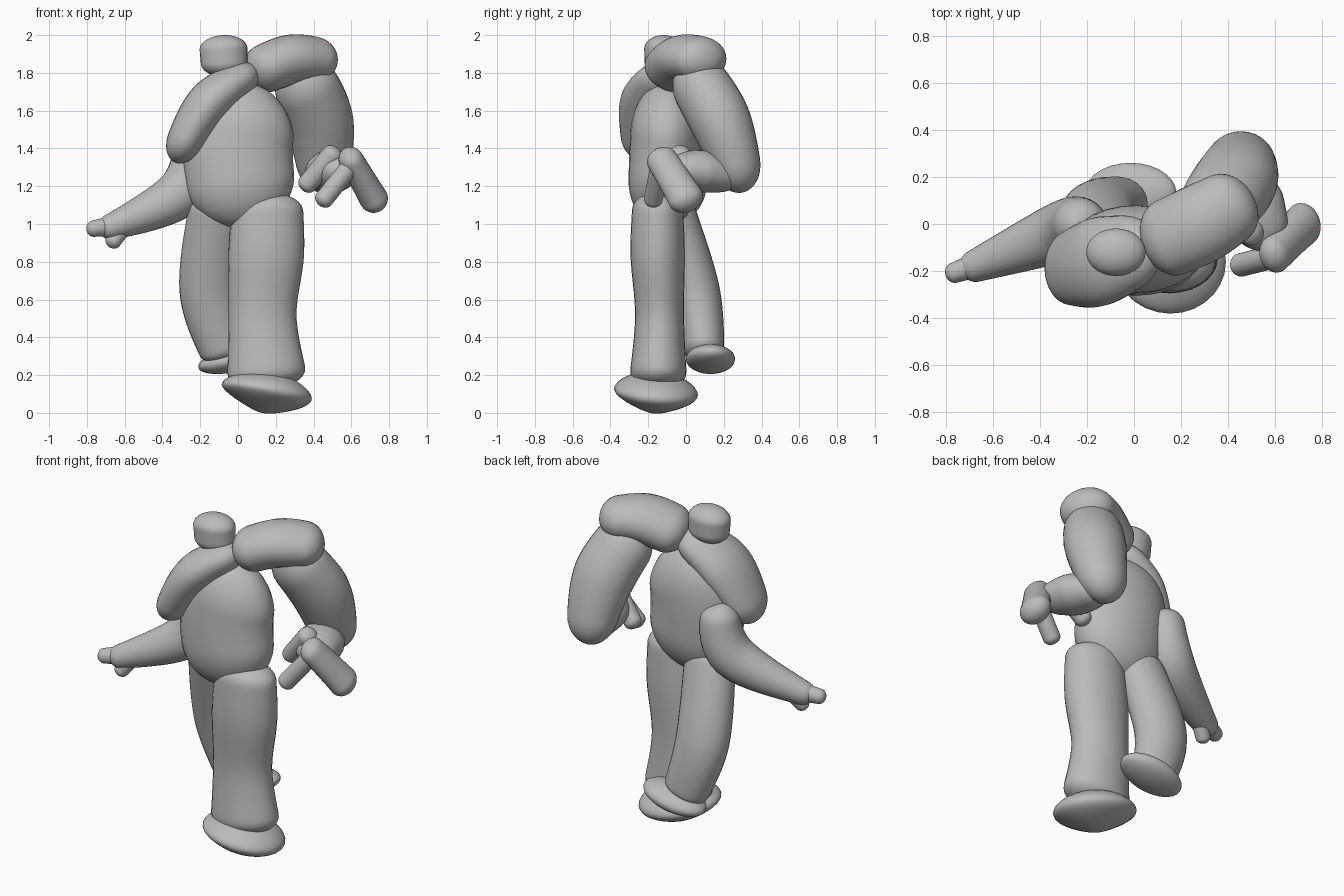
import bpy, bmesh, math
from mathutils import Vector

cube = bpy.data.objects.get("Cube")
if cube:
    bpy.data.objects.remove(cube, do_unlink=True)

grey = bpy.data.materials.new("clay grey")
grey.use_nodes = True
colour = (.5, .5, .5, 1)
grey.diffuse_color = colour
grey.node_tree.nodes["Principled BSDF"].inputs["Base Color"].default_value = colour

ACROSS, DEEP = Vector((1, 0, 0)), Vector((0, 1, 0))
SIDES, RINGS = 28, 40


def spline(keys, t):
    """Smooth curve through evenly timed keys, which may be vectors or numbers."""
    spans = len(keys) - 1
    index = min(int(t * spans), spans - 1)
    t = t * spans - index
    before, start, end, after = (keys[min(max(index + k, 0), spans)] for k in (-1, 0, 1, 2))
    leave, arrive = (end - before) / 2, (after - start) / 2
    gap = end - start
    return start + leave * t + (gap * 3 - leave * 2 - arrive) * t ** 2 + (leave + arrive - gap * 2) * t ** 3


def soft_limb(name, path, widths, flatness=1, cap=.8, side=ACROSS):
    """Sweep an ellipse from tip to tip along a path and round off both tips."""
    points = [Vector(point) for point in path]
    times = [(1 - math.cos(math.pi * ring / RINGS)) / 2 for ring in range(RINGS + 1)]
    centres = [spline(points, t) for t in times]
    travelled = [0]
    for here, following in zip(centres, centres[1:]):
        travelled.append(travelled[-1] + (following - here).length)
    length = travelled[-1]

    bm = bmesh.new()
    loops = []
    for ring, centre in enumerate(centres):
        width = spline(widths, times[ring])
        # Elliptical fall-off close to either tip
        tip_length = min(width * cap, length / 2)
        tip_distance = min(travelled[ring], length - travelled[ring])
        inward = 1 - min(tip_distance / tip_length, 1)
        radius = max(width * math.sqrt(1 - inward ** 2), .002)
        tangent = (centres[min(ring + 1, RINGS)] - centres[max(ring - 1, 0)]).normalized()
        wide = (side - tangent * side.dot(tangent)).normalized()
        thin = tangent.cross(wide) * flatness
        angles = [math.tau * step / SIDES for step in range(SIDES)]
        loops.append([bm.verts.new(centre + (wide * math.cos(angle) + thin * math.sin(angle)) * radius)
                      for angle in angles])
    for lower, upper in zip(loops, loops[1:]):
        for step in range(SIDES):
            bm.faces.new((lower[step - 1], lower[step], upper[step], upper[step - 1]))
    for tip in (loops[0], loops[-1]):
        bm.faces.new(tip)
    bmesh.ops.recalc_face_normals(bm, faces=bm.faces)
    for face in bm.faces:
        face.smooth = True

    mesh = bpy.data.meshes.new(name)
    bm.to_mesh(mesh)
    bm.free()
    mesh.materials.append(grey)
    bpy.context.collection.objects.link(bpy.data.objects.new(name, mesh))


# Body and head
soft_limb("torso", [(.05, -.13, .98), (0, -.11, 1.4), (.08, -.1, 1.74)],
          [.28, .29, .27], flatness=.65, cap=.9)
soft_limb("head", [(-.07, -.12, 1.78), (-.08, -.12, 2)], [.12, .13], flatness=.8, cap=.6)

# Legs
soft_limb("left_leg", [(.16, -.15, 1.17), (.15, -.15, .85), (.13, -.14, .5), (.16, -.15, .12)],
          [.18, .2, .18, .22], flatness=.72, cap=.5)
soft_limb("right_leg", [(-.1, -.1, 1.15), (-.15, .05, .65), (-.05, .1, .28)],
          [.15, .16, .13], flatness=.8, cap=.5)

# Feet as flattened pads
soft_limb("left_foot", [(.13, -.17, 0), (.15, -.16, .1), (.17, -.15, .22)],
          [.13, .24, .2], flatness=.92)
soft_limb("right_foot", [(0, .13, .22), (-.03, .13, .35)], [.2, .2], flatness=.65)

# Left arm, bent forwards at the elbow
soft_limb("left_shoulder", [(.05, -.1, 1.78), (.28, 0, 1.87), (.5, .13, 1.86)],
          [.16, .17, .14], flatness=.78, cap=.7, side=DEEP)
soft_limb("left_upper_arm", [(.3, 0, 1.85), (.43, .18, 1.55), (.46, .31, 1.17)],
          [.16, .18, .12], flatness=.9, cap=1)
soft_limb("left_forearm", [(.45, .28, 1.23), (.5, .08, 1.28), (.6, -.1, 1.28)],
          [.08, .14, .08], flatness=.8)
soft_limb("left_palm", [(.75, .03, 1.08), (.68, -.04, 1.2), (.57, -.16, 1.39)],
          [.1, .09, .08], flatness=.8, side=DEEP)
soft_limb("left_finger", [(.63, -.13, 1.35), (.43, -.18, 1.1)], [.05, .05], side=DEEP)
soft_limb("left_thumb", [(.53, -.04, 1.4), (.34, 0, 1.18)], [.06, .05], side=DEEP)

# Right arm, reaching out and down
soft_limb("right_upper_arm", [(.1, -.08, 1.82), (-.15, -.16, 1.64), (-.34, -.2, 1.33)],
          [.12, .19, .13], flatness=.63, side=DEEP)
soft_limb("right_forearm", [(-.22, 0, 1.48), (-.3, -.03, 1.17), (-.73, -.2, .96)],
          [.1, .13, .06], side=DEEP)
wrist = (-.6, -.15, 1)
soft_limb("right_finger", [wrist, (-.8, -.22, .97)], [.06, .04], side=DEEP)
soft_limb("right_thumb", [wrist, (-.68, -.2, .88)], [.05, .04], side=DEEP)
